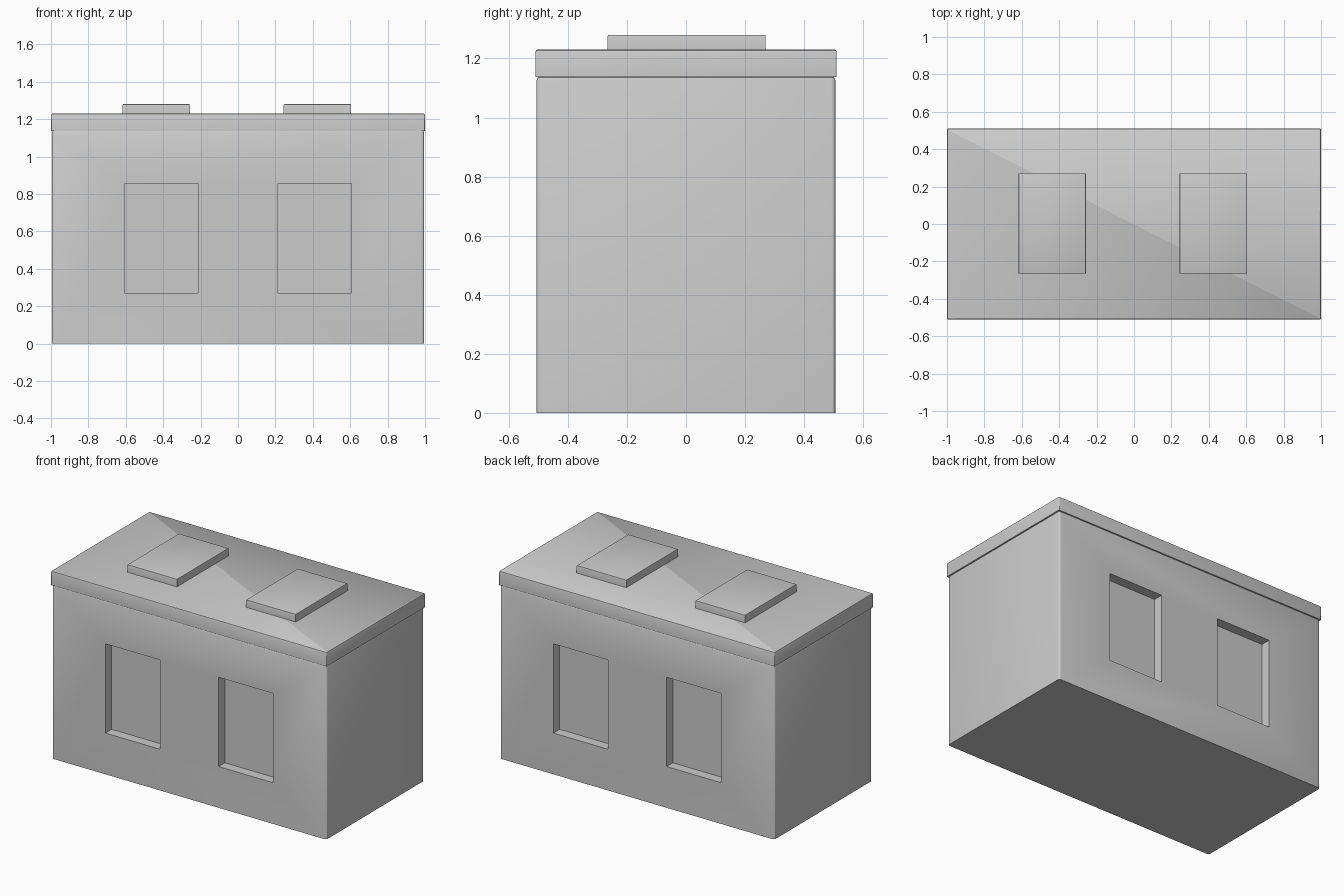
import bpy, bmesh
from mathutils import Vector

if "Cube" in bpy.data.objects:
    bpy.data.objects.remove(bpy.data.objects["Cube"])


def box(name, lo, hi, side=0.0, top=0.0):
    """Box between two corners, with optional rounded upright and top edges."""
    lo, hi = Vector(lo), Vector(hi)
    bm = bmesh.new()
    bmesh.ops.create_cube(bm, size=1)
    for v in bm.verts:
        v.co = Vector((c + 0.5) * (h - l) + l for c, l, h in zip(v.co, lo, hi))

    def bevel(edges, width, segments):
        bmesh.ops.bevel(bm, geom=edges, offset=width, offset_type='OFFSET',
                        segments=segments, profile=0.5, affect='EDGES')

    if side:
        bevel([e for e in bm.edges
               if abs(e.verts[0].co.z - e.verts[1].co.z) > 0.01], side, 3)
    if top:
        bevel([e for e in bm.edges
               if all(v.co.z > hi.z - 1e-4 for v in e.verts)], top, 2)
    bmesh.ops.recalc_face_normals(bm, faces=bm.faces)
    mesh = bpy.data.meshes.new(name)
    bm.to_mesh(mesh)
    bm.free()
    obj = bpy.data.objects.new(name, mesh)
    bpy.context.collection.objects.link(obj)
    return obj


def smooth(obj):
    bpy.ops.object.select_all(action='DESELECT')
    obj.select_set(True)
    bpy.context.view_layer.objects.active = obj
    bpy.ops.object.shade_smooth_by_angle()


# Main block with softened corners
body = box("body", (-0.995, -0.506, 0), (0.995, 0.506, 1.14), 0.014, 0.014)

# Two shallow window recesses on the front and two on the back
for face, sy in (("front", -1), ("back", 1)):
    for label, sx in (("left", -1), ("right", 1)):
        x, y = 0.41 * sx, 0.541 * sy
        cutter = box(f"{face}_{label}_window_cutter",
                     (x - 0.197, y - 0.1, 0.27), (x + 0.197, y + 0.1, 0.855))
        cutter.hide_render = True
        mod = body.modifiers.new(f"{face}_{label}_window", 'BOOLEAN')
        mod.operation = 'DIFFERENCE'
        mod.solver = 'EXACT'
        mod.object = cutter
bpy.context.view_layer.objects.active = body
body.select_set(True)
for mod in list(body.modifiers):
    cutter = mod.object
    bpy.ops.object.modifier_apply(modifier=mod.name)
    bpy.data.objects.remove(cutter)
smooth(body)

# Overhanging roof slab
roof = box("roof_slab", (-1, -0.51, 1.137), (1, 0.51, 1.23), 0.005, 0.008)
smooth(roof)

# Raised roof hatches
for label, x in (("left", -0.437), ("right", 0.424)):
    hatch = box(f"{label}_roof_hatch",
                (x - 0.18, -0.265, 1.22), (x + 0.18, 0.27, 1.28), 0, 0.004)
    smooth(hatch)
